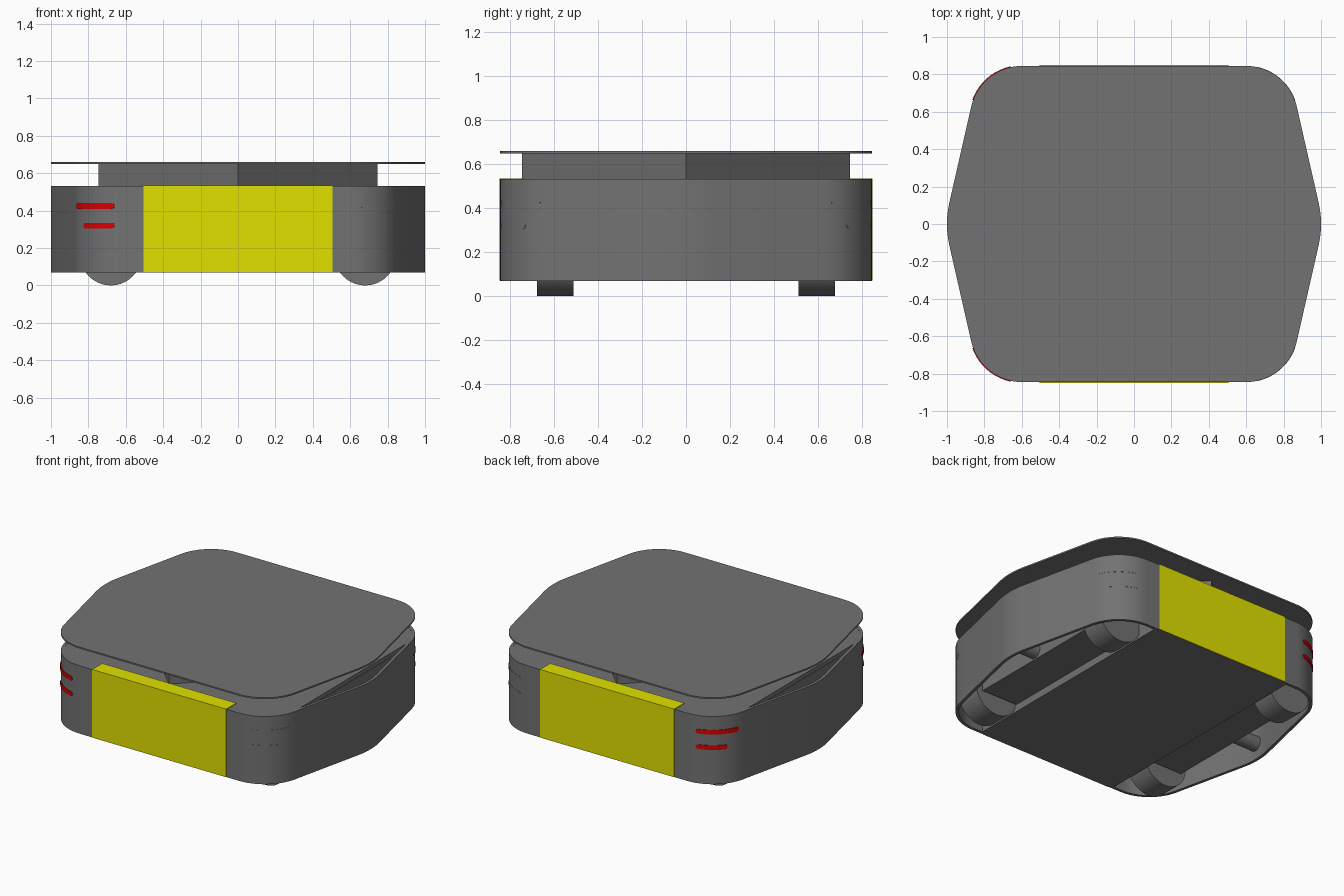
import bpy, bmesh, math
from mathutils import Matrix

cube = bpy.data.objects.get("Cube")
if cube:
    bpy.data.objects.remove(cube, do_unlink=True)


def material(name, color):
    m = bpy.data.materials.new(name)
    m.use_nodes = True
    m.diffuse_color = (*color, 1)
    m.node_tree.nodes["Principled BSDF"].inputs["Base Color"].default_value = (*color, 1)
    return m


GREY = material("dark grey", (0.17, 0.17, 0.17))
YELLOW = material("yellow", (0.75, 0.75, 0.0))
RED = material("red", (0.72, 0.0, 0.0))

# Corner arc of the rounded hexagonal outline
CX, CY, CR = 0.60, 0.568, 0.277
TILT = math.radians(12.8)   # slope of the pointed sides
TIP_R = 0.52                # soft radius of the side points


def finish(name, bm, mat):
    bmesh.ops.recalc_face_normals(bm, faces=bm.faces)
    me = bpy.data.meshes.new(name)
    bm.to_mesh(me)
    bm.free()
    me.materials.append(mat)
    me.shade_smooth()
    me.set_sharp_from_angle(angle=math.radians(30))
    ob = bpy.data.objects.new(name, me)
    bpy.context.collection.objects.link(ob)
    return ob


def arc(cx, cy, r, a0, a1, n):
    return [(cx + r * math.cos(a0 + (a1 - a0) * i / n),
             cy + r * math.sin(a0 + (a1 - a0) * i / n)) for i in range(n + 1)]


def mirrored(half):
    """Turn a right-hand half outline into the full loop."""
    return half + [(-x, y) for x, y in reversed(half)]


def hex_outline(inset=0.0):
    r = CR - inset
    half = arc(CX, -CY, r, -math.pi / 2, -TILT, 12)
    half += arc(1 - TIP_R, 0, TIP_R - inset, -TILT, TILT, 6)
    half += arc(CX, CY, r, TILT, math.pi / 2, 12)
    return mirrored(half)


def prism(name, pts, z0, z1, mat, hole=None):
    bm = bmesh.new()

    def loop(points, z):
        return [bm.verts.new((x, y, z)) for x, y in points]

    def bridge(a, b):
        for i in range(len(a)):
            j = (i + 1) % len(a)
            bm.faces.new((a[i], a[j], b[j], b[i]))

    lo, hi = loop(pts, z0), loop(pts, z1)
    bridge(lo, hi)
    if hole:
        hlo, hhi = loop(hole, z0), loop(hole, z1)
        bridge(hlo, hhi)
        bridge(lo, hlo)
        bridge(hi, hhi)
    else:
        bm.faces.new(lo)
        bm.faces.new(hi)
    return finish(name, bm, mat)


def box(name, x0, x1, y0, y1, z0, z1, mat):
    return prism(name, [(x0, y0), (x1, y0), (x1, y1), (x0, y1)], z0, z1, mat)


def cylinder(name, r, length, loc, axis, mat, seg=40):
    bm = bmesh.new()
    rot = Matrix.Rotation(math.pi / 2, 4, axis)
    bmesh.ops.create_cone(bm, cap_ends=True, segments=seg, radius1=r, radius2=r,
                          depth=length, matrix=Matrix.Translation(loc) @ rot)
    return finish(name, bm, mat)


def corner_strip(name, sx, sy, z, a0, a1, lift, mat):
    """Thin round-ended strip wrapped around one body corner."""
    bm = bmesh.new()
    n, h = 20, 0.015
    length = CR * (a1 - a0)
    prev = None
    for i in range(n + 1):
        t = 0.5 - 0.5 * math.cos(math.pi * i / n)
        d = max(0.0, h - min(t, 1 - t) * length)
        hh = max(0.003, math.sqrt(max(0.0, h * h - d * d)))
        a = a0 + (a1 - a0) * t
        ring = [bm.verts.new((sx * (CX + r * math.sin(a)), sy * (CY + r * math.cos(a)), z + dz))
                for r, dz in ((CR + lift, -hh), (CR + lift, hh), (CR - 0.004, hh), (CR - 0.004, -hh))]
        if prev:
            for k in range(4):
                m = (k + 1) % 4
                bm.faces.new((prev[k], prev[m], ring[m], ring[k]))
        else:
            bm.faces.new(ring)
        prev = ring
    bm.faces.new(prev)
    return finish(name, bm, mat)


# Outer shell, open above and below
prism("body_shell", hex_outline(), 0.07, 0.532, GREY, hole=hex_outline(0.02))

# Lid inside the shell, leaving a gap at each side point
lid = mirrored(arc(CX, -CY, CR - 0.015, -math.pi / 2, 0, 10) + arc(CX, CY, CR - 0.015, 0, math.pi / 2, 10))
prism("body_lid", lid, 0.50, 0.53, GREY)

# Chassis blocks seen from below
box("belly_block", -0.53, 0.53, -0.835, 0.835, 0.07, 0.51, GREY)
box("side_chassis", -0.80, 0.80, -0.50, 0.50, 0.12, 0.51, GREY)

# Four-sided lifting column and load plate
prism("lift_column", [(0.745, 0), (0, 0.745), (-0.745, 0), (0, -0.745)], 0.52, 0.652, GREY)
prism("load_plate", hex_outline(), 0.65, 0.66, GREY)

for sy, end in ((-1, "front"), (1, "back")):
    # Yellow end panel wrapping over the top edge
    y0, y1 = sorted((sy * 0.74, sy * 0.849))
    box(f"{end}_panel", -0.505, 0.505, y0, y1, 0.071, 0.535, YELLOW)
    for sx, side in ((-1, "right"), (1, "left")):
        cylinder(f"{end}_{side}_wheel", 0.165, 0.165, (sx * 0.68, sy * 0.595, 0.165), 'X', GREY)
        # Two lamp strips on each corner
        mat, lift = (RED, 0.004) if sx < 0 else (GREY, 0.001)
        for label, z, a1 in (("upper", 0.425, 70), ("lower", 0.32, 54)):
            corner_strip(f"{end}_{side}_{label}_lamp", sx, sy, z,
                         math.radians(12.5), math.radians(a1), lift, mat)

# Short pins between the chassis and the side points
for sx, side in ((-1, "right"), (1, "left")):
    cylinder(f"{side}_side_pin", 0.05, 0.20, (sx * 0.88, 0, 0.18), 'Y', GREY, 24)
